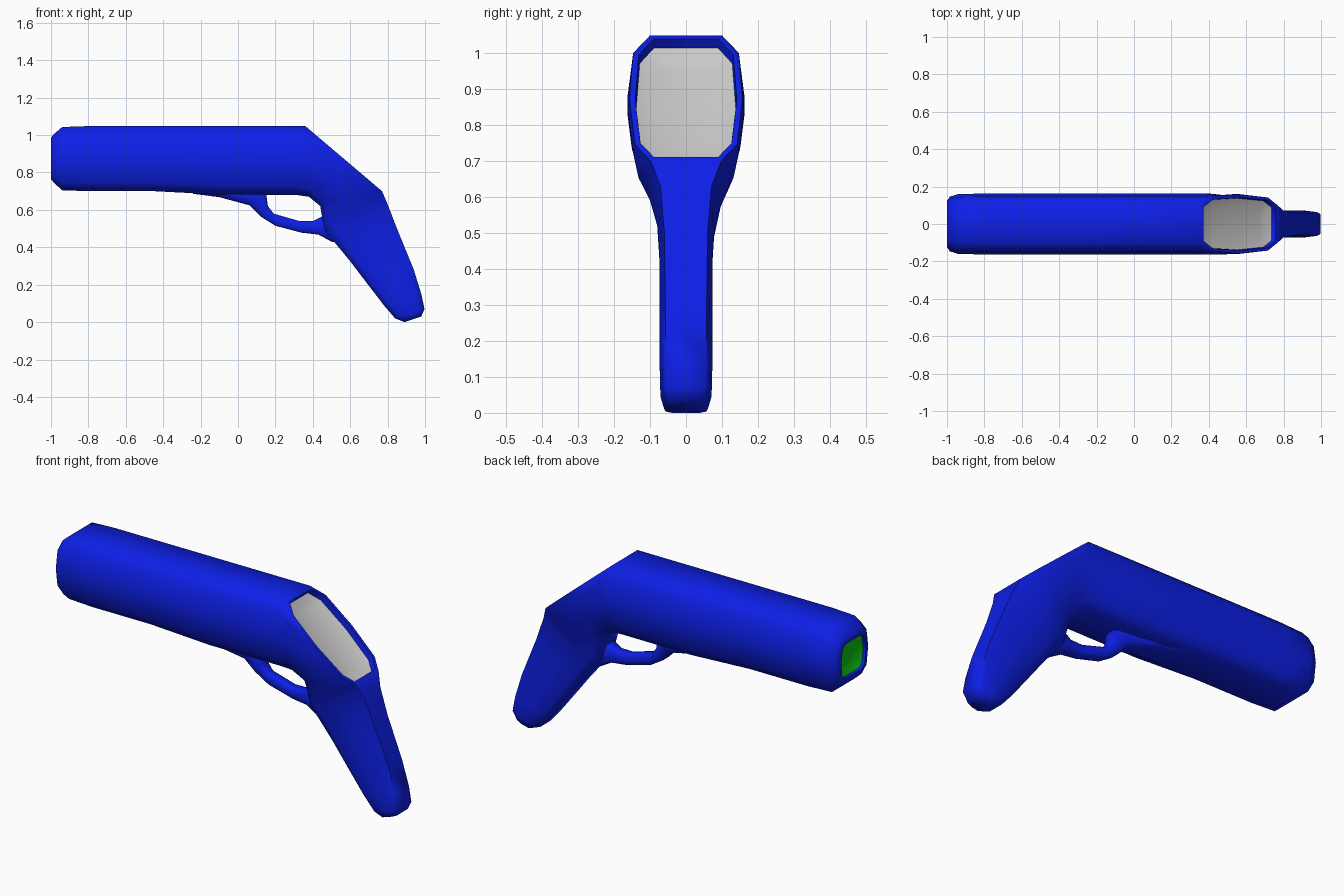
import bpy, bmesh, math
from mathutils import Vector

if "Cube" in bpy.data.objects:
    bpy.data.objects.remove(bpy.data.objects["Cube"])


def material(name, rgb):
    m = bpy.data.materials.new(name)
    m.diffuse_color = (*rgb, 1)
    m.use_nodes = True
    m.node_tree.nodes["Principled BSDF"].inputs["Base Color"].default_value = m.diffuse_color
    return m


blue = material("blue_plastic", (0.004, 0.014, 0.8))
green = material("green_lens", (0.004, 0.6, 0.004))


def ring(bm, up, low, w, tw, lw):
    """Ten-sided rounded section between an upper and a lower (x, z) point."""
    half = [(tw, 1), (max(0.9 * w, tw + 0.004), 0.86), (w, 0.5),
            (0.92 * lw, 0.13), (0.62 * lw, 0)]
    pts = half + [(-y, t) for y, t in reversed(half)]
    a, b = Vector(low), Vector(up)
    out = []
    for y, t in pts:
        p = a.lerp(b, t)
        out.append(bm.verts.new((p.x, y, p.y)))
    return out


def loft(sections):
    """Skin the sections; returns the bmesh, end caps and the upper strip."""
    bm = bmesh.new()
    rings = [ring(bm, *s) for s in sections]
    strip = []
    for r, s in zip(rings, rings[1:]):
        for j in range(10):
            k = (j + 1) % 10
            f = bm.faces.new((r[j], r[k], s[k], s[j]))
            if j == 9:
                strip.append(f)
    caps = [bm.faces.new(rings[0]), bm.faces.new(rings[-1])]
    bmesh.ops.recalc_face_normals(bm, faces=bm.faces)
    return bm, caps, strip


def finish(name, bm, mat=None, angle=75):
    me = bpy.data.meshes.new(name)
    bm.to_mesh(me)
    bm.free()
    ob = bpy.data.objects.new(name, me)
    bpy.context.collection.objects.link(ob)
    if mat:
        me.materials.append(mat)
    bpy.ops.object.select_all(action='DESELECT')
    ob.select_set(True)
    bpy.context.view_layer.objects.active = ob
    bpy.ops.object.shade_smooth_by_angle(angle=math.radians(angle))
    return ob


def recess(bm, faces, rim, depth, bowl, name, mat=None):
    """Sink a face region, dish its floor and split that off as an object."""
    def inset(t, d):
        return bmesh.ops.inset_region(bm, faces=faces, thickness=t, depth=-d,
                                      use_even_offset=True)["faces"]
    inset(rim, 0)
    inset(0.003, depth)
    floor = list(faces) + inset(*bowl)
    part, seen = bmesh.new(), {}
    for f in floor:
        for v in f.verts:
            if v not in seen:
                seen[v] = part.verts.new(v.co)
        part.faces.new([seen[v] for v in f.verts])
    bmesh.ops.delete(bm, geom=floor, context='FACES')
    finish(name, part, mat)


# Barrel, slanted rear face and grip: upper, lower, mid / top / bottom half widths
body = [
    ((-1.0, 0.985), (-1.0, 0.765), 0.122, 0.075, 0.12),
    ((-0.985, 1.005), (-0.985, 0.745), 0.146, 0.085, 0.144),
    ((-0.94, 1.043), (-0.94, 0.705), 0.16, 0.098, 0.158),
    ((-0.8, 1.048), (-0.8, 0.70), 0.163, 0.10, 0.163),
    ((-0.45, 1.048), (-0.45, 0.70), 0.163, 0.10, 0.163),
    ((-0.1, 1.048), (-0.1, 0.682), 0.163, 0.10, 0.163),
    ((0.36, 1.048), (0.31, 0.68), 0.163, 0.10, 0.155),
    ((0.42, 0.997), (0.38, 0.67), 0.163, 0.147, 0.135),
    ((0.57, 0.870), (0.44, 0.62), 0.152, 0.157, 0.10),
    ((0.716, 0.746), (0.45, 0.56), 0.132, 0.142, 0.08),
    ((0.77, 0.70), (0.47, 0.48), 0.10, 0.098, 0.074),
    ((0.80, 0.63), (0.53, 0.41), 0.08, 0.071, 0.073),
    ((0.85, 0.50), (0.60, 0.325), 0.073, 0.06, 0.073),
    ((0.94, 0.28), (0.68, 0.22), 0.073, 0.057, 0.073),
    ((0.98, 0.15), (0.78, 0.09), 0.073, 0.057, 0.073),
    ((0.997, 0.07), (0.84, 0.02), 0.071, 0.054, 0.071),
    ((0.98, 0.03), (0.89, 0.0), 0.062, 0.047, 0.062),
]
bm, caps, strip = loft(body)
# Green lens dished into the muzzle, grey screen dished into the slanted rear
recess(bm, [caps[0]], 0.017, 0.015, (0.04, 0.02), "front_lens", green)
recess(bm, strip[6:10], 0.016, 0.03, (0.045, 0.014), "rear_screen")
finish("gun_body", bm, blue)

# Trigger guard flowing out of the barrel underside into the grip
guard = [((-0.24, 0.73), (-0.24, 0.686), 0.09),
         ((-0.08, 0.71), (-0.10, 0.668), 0.075),
         ((0.15, 0.69), (0.06, 0.625), 0.05),
         ((0.16, 0.62), (0.12, 0.565), 0.036),
         ((0.19, 0.58), (0.20, 0.515), 0.03),
         ((0.33, 0.54), (0.34, 0.478), 0.03),
         ((0.40, 0.54), (0.43, 0.468), 0.034),
         ((0.46, 0.57), (0.50, 0.43), 0.05),
         ((0.56, 0.60), (0.58, 0.42), 0.055)]
bm, _, _ = loft([(u, l, w, 0.6 * w, w) for u, l, w in guard])
finish("trigger_guard", bm, blue)
